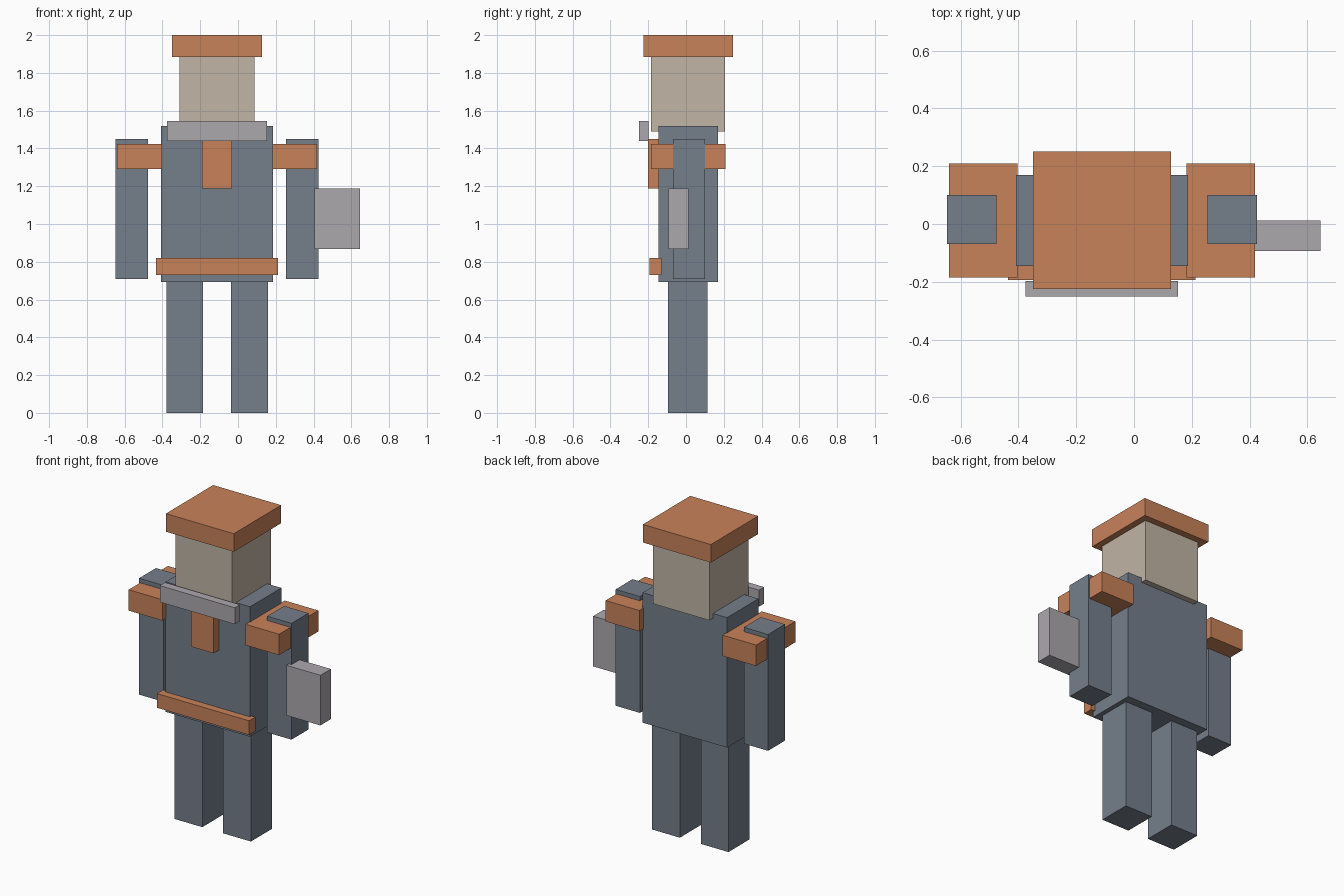
import bpy
import bmesh

cube = bpy.data.objects.get("Cube")
if cube:
    bpy.data.objects.remove(cube, do_unlink=True)

BODY_X = -0.111  # centre line of the figure, offset by the carried block


def material(name, rgb):
    mat = bpy.data.materials.new(name)
    mat.use_nodes = True
    colour = (*rgb, 1.0)
    mat.diffuse_color = colour
    mat.node_tree.nodes["Principled BSDF"].inputs["Base Color"].default_value = colour
    return mat


slate = material("slate blue", (0.178, 0.209, 0.258))
orange = material("burnt orange", (0.578, 0.223, 0.102))
tan = material("pale tan", (0.533, 0.462, 0.376))
grey = material("light grey", (0.413, 0.392, 0.423))


def box(name, mat, x, y, z):
    """Box spanning the given (low, high) range on each axis."""
    bm = bmesh.new()
    bmesh.ops.create_cube(bm, size=1)
    for v in bm.verts:
        v.co = [lo + (c + 0.5) * (hi - lo) for c, (lo, hi) in zip(v.co, (x, y, z))]
    mesh = bpy.data.meshes.new(name)
    bm.to_mesh(mesh)
    bm.free()
    mesh.materials.append(mat)
    obj = bpy.data.objects.new(name, mesh)
    bpy.context.collection.objects.link(obj)
    return obj


def centred(name, mat, width, y, z, offset=0.0):
    x = BODY_X + offset
    return box(name, mat, (x - width / 2, x + width / 2), y, z)


def pair(name, mat, width, y, z, offset):
    for side, sign in (("left", 1), ("right", -1)):
        centred(f"{side}_{name}", mat, width, y, z, sign * offset)


# Limbs and body
pair("leg", slate, 0.195, (-0.095, 0.115), (0, 0.7), 0.171)
pair("arm", slate, 0.171, (-0.07, 0.10), (0.71, 1.45), 0.451)
centred("torso", slate, 0.594, (-0.145, 0.17), (0.693, 1.52))

# Head and hat
centred("head", tan, 0.396, (-0.185, 0.207), (1.49, 1.89))
centred("hat", orange, 0.478, (-0.225, 0.25), (1.885, 2.0))

# Clothing details
pair("shoulder_pad", orange, 0.237, (-0.185, 0.21), (1.29, 1.423), 0.411)
centred("collar", grey, 0.528, (-0.25, -0.198), (1.44, 1.545))
centred("tie", orange, 0.16, (-0.2, -0.14), (1.187, 1.45))
centred("belt", orange, 0.648, (-0.193, -0.13), (0.73, 0.82))

# Block carried beside the left arm
box("carried_block", grey, (0.405, 0.645), (-0.093, 0.012), (0.868, 1.187))
